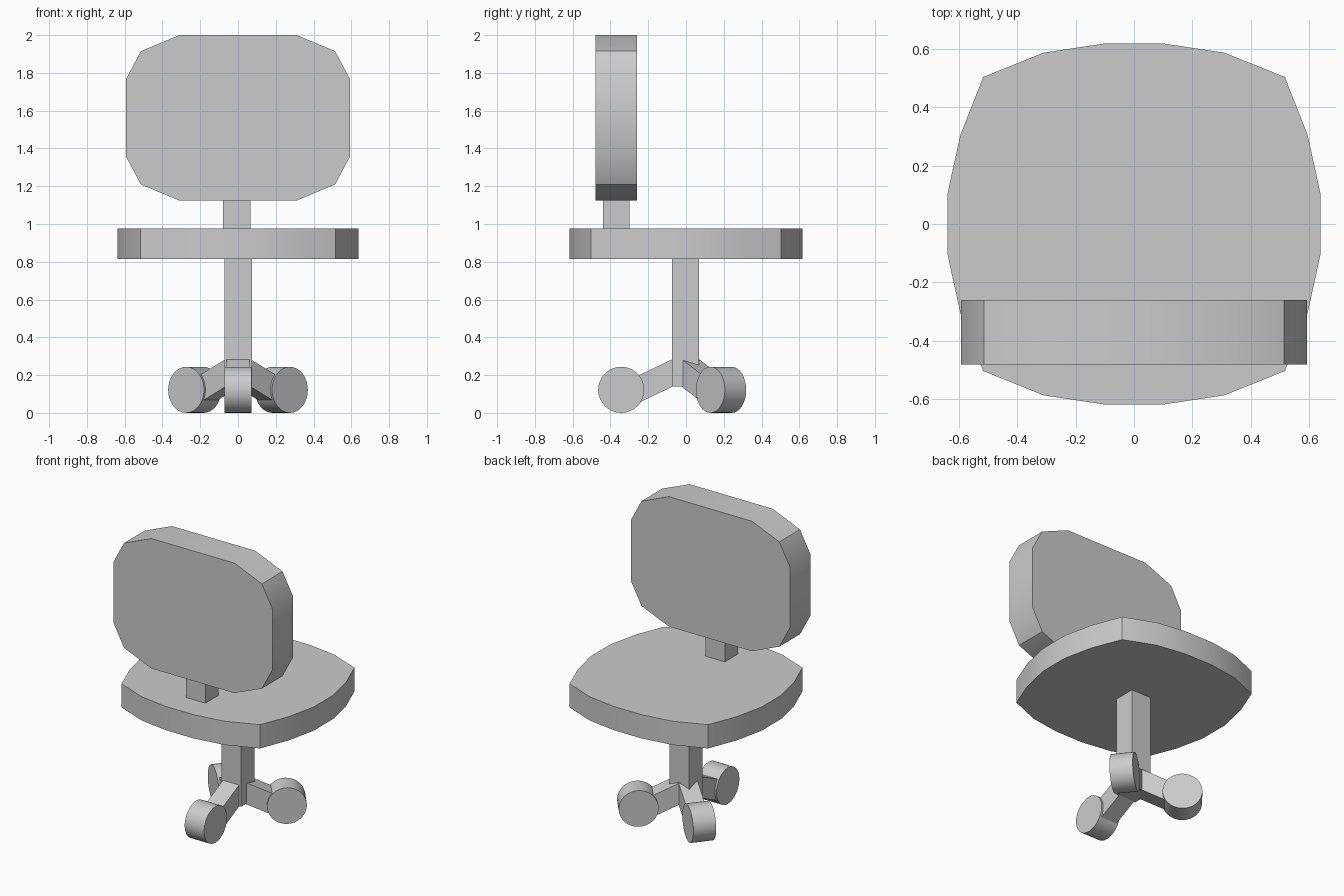
import bpy, bmesh, math
from mathutils import Matrix, Vector

if "Cube" in bpy.data.objects:
    bpy.data.objects.remove(bpy.data.objects["Cube"])


def finish(bm, name, smooth=False):
    bmesh.ops.recalc_face_normals(bm, faces=bm.faces)
    mesh = bpy.data.meshes.new(name)
    bm.to_mesh(mesh)
    bm.free()
    ob = bpy.data.objects.new(name, mesh)
    bpy.context.collection.objects.link(ob)
    if smooth:
        bpy.ops.object.select_all(action='DESELECT')
        ob.select_set(True)
        bpy.context.view_layer.objects.active = ob
        bpy.ops.object.shade_smooth_by_angle(angle=math.radians(30))
    return ob


def prism(name, points, offset, smooth=False, matrix=None):
    """Extrude a closed outline of 3D points along an offset vector."""
    bm = bmesh.new()
    face = bm.faces.new([bm.verts.new(p) for p in points])
    new = bmesh.ops.extrude_face_region(bm, geom=[face])['geom']
    bmesh.ops.translate(bm, vec=Vector(offset),
                        verts=[g for g in new if isinstance(g, bmesh.types.BMVert)])
    if matrix:
        bm.transform(matrix)
    return finish(bm, name, smooth)


def box(name, lo, hi):
    (x0, y0, z0), (x1, y1, z1) = lo, hi
    return prism(name, [(x0, y0, z0), (x1, y0, z0), (x1, y1, z0), (x0, y1, z0)],
                 (0, 0, z1 - z0))


def four_way(quarter):
    """Mirror a quarter outline (ordered from top to side) into a closed loop."""
    right = quarter + [(x, -y) for x, y in reversed(quarter)]
    return right + [(-x, y) for x, y in reversed(right)]


# Seat cushion
seat = four_way([(0.105, 0.617), (0.31, 0.586), (0.516, 0.503), (0.594, 0.305), (0.638, 0.105)])
prism("seat", [(x, y, 0.815) for x, y in seat], (0, 0, 0.16), True)

# Backrest and its bracket
back = four_way([(0.31, 0.438), (0.514, 0.353), (0.592, 0.207)])
prism("backrest", [(x, -0.48, 1.562 + z) for x, z in back], (0, 0.22, 0), True)
box("backrest_bracket", (-0.08, -0.44, 0.95), (0.065, -0.30, 1.15))

# Central post
box("post", (-0.072, -0.075, 0.14), (0.075, 0.07, 0.83))

# Three sloping legs with wheels: angle, leg start radius, wheel radius from centre
WHEEL_R, HALF_W = 0.122, 0.0725
for name, angle, start, reach in (("front", -90, 0.07, 0.343),
                                  ("right", 39, 0.035, 0.295),
                                  ("left", 141, 0.035, 0.295)):
    turn = Matrix.Rotation(math.radians(angle), 4, 'Z')
    end = reach - 0.05
    drop = (end - start) * 0.48
    prism(name + "_leg",
          [(start, -0.06, 0.14), (end, -0.06, 0.14 - drop),
           (end, -0.06, 0.285 - drop), (start, -0.06, 0.285)],
          (0, 0.12, 0), matrix=turn)
    bm = bmesh.new()
    bmesh.ops.create_cone(bm, cap_ends=True, segments=32, radius1=WHEEL_R,
                          radius2=WHEEL_R, depth=HALF_W * 2)
    bm.transform(turn @ Matrix.Translation((reach, 0, WHEEL_R))
                 @ Matrix.Rotation(math.pi / 2, 4, 'X'))
    finish(bm, name + "_wheel", True)
